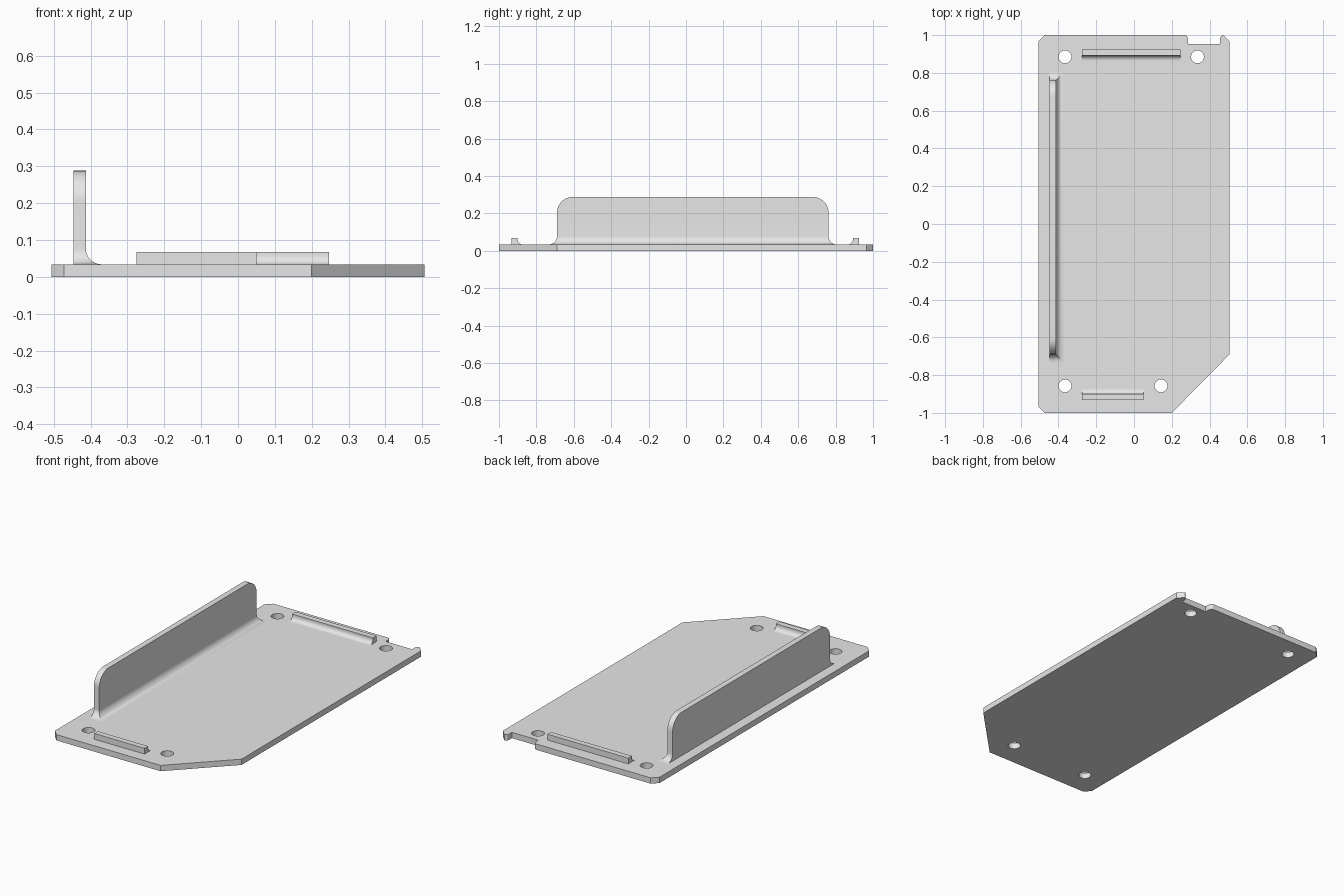
import bpy, bmesh, math

cube = bpy.data.objects.get("Cube")
if cube:
    bpy.data.objects.remove(cube, do_unlink=True)

T = 0.034  # plate thickness

grey = bpy.data.materials.new("light_grey")
grey.use_nodes = True
grey.diffuse_color = (0.8, 0.8, 0.8, 1)
grey.node_tree.nodes["Principled BSDF"].inputs["Base Color"].default_value = (0.8, 0.8, 0.8, 1)


def finish(name, bm):
    bmesh.ops.recalc_face_normals(bm, faces=bm.faces[:])
    mesh = bpy.data.meshes.new(name)
    bm.to_mesh(mesh)
    bm.free()
    mesh.materials.append(grey)
    obj = bpy.data.objects.new(name, mesh)
    bpy.context.collection.objects.link(obj)
    return obj


def smooth(obj):
    bpy.ops.object.select_all(action="DESELECT")
    obj.select_set(True)
    bpy.context.view_layer.objects.active = obj
    bpy.ops.object.shade_smooth_by_angle(angle=math.radians(30))


def prism(name, points, offset):
    """Extrude a closed 3D polygon along an offset vector."""
    bm = bmesh.new()
    face = bm.faces.new([bm.verts.new(p) for p in points])
    side = bmesh.ops.extrude_face_region(bm, geom=[face])
    moved = [v for v in side["geom"] if isinstance(v, bmesh.types.BMVert)]
    bmesh.ops.translate(bm, verts=moved, vec=offset)
    return finish(name, bm)


def loft(name, loops):
    """Skin stacked loops of equal length and cap both ends."""
    bm = bmesh.new()
    rings = [[bm.verts.new(p) for p in loop] for loop in loops]
    for a, b in zip(rings, rings[1:]):
        for i in range(len(a)):
            j = (i + 1) % len(a)
            bm.faces.new((a[i], a[j], b[j], b[i]))
    bm.faces.new(rings[0])
    bm.faces.new(rings[-1])
    return finish(name, bm)


def arc(cx, cy, r, start, end, n=8):
    angles = [math.radians(start + (end - start) * i / n) for i in range(n + 1)]
    return [(cx + r * math.cos(a), cy + r * math.sin(a)) for a in angles]


# Base plate with clipped corners and a notch in the back edge
outline = [(-0.506, -0.966), (-0.472, -1), (0.2, -1), (0.506, -0.69),
           (0.506, 0.966), (0.472, 1)]
outline += arc(0.476, 0.98, 0.02, 100, 180, 6)
outline += [(0.456, 0.954), (0.285, 0.954)]
outline += arc(0.265, 0.98, 0.02, 0, 90, 6)
outline += [(-0.472, 1), (-0.506, 0.966)]
plate = prism("base_plate", [(x, y, 0) for x, y in outline], (0, 0, T))

# Screw holes
for i, (x, y) in enumerate([(-0.365, 0.885), (0.336, 0.885), (-0.365, -0.857), (0.143, -0.857)]):
    ring = arc(x, y, 0.034, 0, 360, 32)[:-1]
    cutter = prism(f"hole_cutter_{i}", [(px, py, -0.1) for px, py in ring], (0, 0, 0.3))
    cutter.hide_render = True
    mod = plate.modifiers.new("hole", "BOOLEAN")
    mod.object = cutter
    mod.solver = "EXACT"
    bpy.context.view_layer.objects.active = plate
    bpy.ops.object.modifier_apply(modifier=mod.name)
    bpy.data.objects.remove(cutter, do_unlink=True)
smooth(plate)

# Tall side wall: flared foot on three sides, rounded upper corners
FOOT, ROUND, TOP = 0.043, 0.085, 0.288


def wall_loop(z, flare, inset):
    x0, x1 = -0.447, -0.413 + flare
    y0, y1 = -0.69 - flare + inset, 0.762 + flare - inset
    return [(x0, y0, z), (x1, y0, z), (x1, y1, z), (x0, y1, z)]


loops = [wall_loop(T / 2, FOOT, 0)]
for u, v in arc(FOOT, FOOT, FOOT, 270, 180):
    loops.append(wall_loop(T + v, u, 0))
for u, v in arc(ROUND, TOP - ROUND, ROUND, 180, 90, 12):
    loops.append(wall_loop(v, 0, u))
smooth(loft("side_wall", loops))


# Low ribs near each end, with a fillet toward the middle of the plate
def rib(name, x0, x1, outer, inner, sign):
    r = 0.026
    profile = [(outer, T / 2), (outer, 2 * T), (inner, 2 * T)]
    profile += [(inner - sign * (r + u), T + r + v) for u, v in arc(0, 0, r, 180, 270)]
    profile.append((inner - sign * r, T / 2))
    smooth(prism(name, [(x0, y, z) for y, z in profile], (x1 - x0, 0, 0)))


rib("back_rib", -0.275, 0.247, 0.925, 0.892, 1)
rib("front_rib", -0.275, 0.05, -0.933, -0.9, -1)
